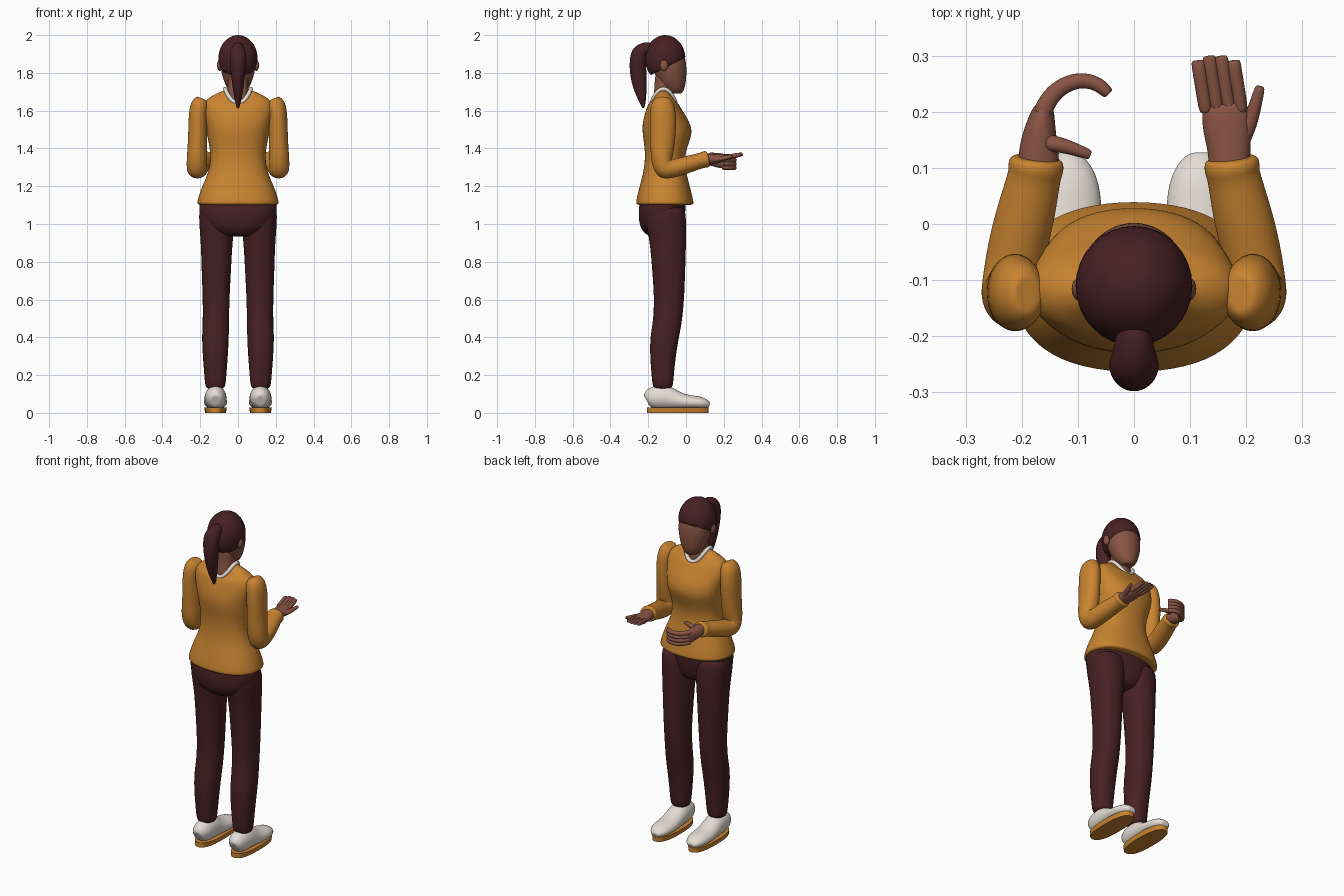
import bpy, bmesh, math
from mathutils import Vector, Matrix

if "Cube" in bpy.data.objects:
    bpy.data.objects.remove(bpy.data.objects["Cube"])

def material(name, rgb):
    m = bpy.data.materials.new(name)
    m.diffuse_color = (*rgb, 1)
    m.use_nodes = True
    m.node_tree.nodes["Principled BSDF"].inputs["Base Color"].default_value = m.diffuse_color
    return m

SWEATER = material("mustard", (0.58, 0.23, 0.03))
DARK = material("dark maroon", (0.064, 0.015, 0.017))
SKIN = material("brown skin", (0.25, 0.09, 0.058))
WHITE = material("off white", (0.78, 0.72, 0.66))
N = 16
GROW = 6 / (4 + 2 * math.cos(math.tau / N))   # makes up for subdivision shrinkage

def finish(name, bm, mat, smooth=True):
    bmesh.ops.recalc_face_normals(bm, faces=bm.faces)
    me = bpy.data.meshes.new(name)
    bm.to_mesh(me)
    bm.free()
    for p in me.polygons:
        p.use_smooth = smooth
    me.materials.append(mat)
    ob = bpy.data.objects.new(name, me)
    bpy.context.collection.objects.link(ob)
    return ob

def loft(name, rings, mat, levels=2):
    """Skin a list of point rings, with flat caps, then subdivide."""
    def inset(ring):
        c = sum(ring, Vector()) / len(ring)
        return [c + (p - c) * 0.6 for p in ring]
    rings = [inset(rings[0])] + rings + [inset(rings[-1])]
    bm = bmesh.new()
    vs = [[bm.verts.new(p) for p in r] for r in rings]
    for a, b in zip(vs, vs[1:]):
        for i in range(len(a)):
            j = (i + 1) % len(a)
            bm.faces.new((a[i], a[j], b[j], b[i]))
    bm.faces.new(vs[0])
    bm.faces.new(vs[-1])
    ob = finish(name, bm, mat, levels > 0)
    if levels:
        ob.modifiers.new("round", 'SUBSURF').levels = levels
        ob.modifiers["round"].render_levels = levels
    return ob

def power(v, e):
    return math.copysign(abs(v) ** (2 / e), v)

def section(z, rx, yb, yf, cx=0, sag=0, e=2.2, n=N, grow=GROW):
    """Horizontal superellipse ring; sag lowers its front and back."""
    cy, ry, pts = (yb + yf) / 2, (yf - yb) / 2 * grow, []
    for i in range(n):
        t = math.tau * i / n
        pts.append(Vector((cx + rx * grow * power(math.cos(t), e),
                           cy + ry * power(math.sin(t), e),
                           z - sag * math.sin(t) ** 2)))
    return pts

def tube(name, path, mat, ref=(1, 0, 0), n=N):
    """Path of (x, y, z, radius along ref, radius across)."""
    P, rings = [Vector(p[:3]) for p in path], []
    for i, p in enumerate(path):
        t = Vector()
        if i:
            t += (P[i] - P[i - 1]).normalized()
        if i < len(P) - 1:
            t += (P[i + 1] - P[i]).normalized()
        t.normalize()
        side = Vector(ref)
        side = (side - t * side.dot(t)).normalized()
        up = t.cross(side)
        g = 6 / (4 + 2 * math.cos(math.tau / n))
        rings.append([P[i] + side * math.cos(a) * p[3] * g + up * math.sin(a) * p[4] * g
                      for a in (math.tau * k / n for k in range(n))])
    return loft(name, rings, mat)

def ball(name, loc, size, mat):
    bm = bmesh.new()
    bmesh.ops.create_uvsphere(bm, u_segments=32, v_segments=20, radius=1,
                              matrix=Matrix.Translation(loc) @ Matrix.Diagonal((*size, 1)))
    return bm if mat is None else finish(name, bm, mat)

# Sweater body
loft("sweater", [section(z, rx, b, f, sag=s, e=2.3) for z, rx, b, f, s in (
    (1.10, .215, -.263, .04, 0), (1.115, .217, -.265, .04, 0), (1.2, .19, -.245, .02, 0),
    (1.27, .155, -.225, 0, 0), (1.35, .142, -.215, -.01, 0), (1.42, .152, -.22, .01, 0),
    (1.48, .165, -.23, .034, 0), (1.54, .175, -.23, .02, 0), (1.60, .19, -.212, -.02, 0),
    (1.655, .18, -.2, -.04, .02), (1.69, .12, -.188, -.05, .05), (1.715, .068, -.18, -.06, .075))],
    SWEATER)

# Collar ring following the neck opening
cu = bpy.data.curves.new("collar", 'CURVE')
cu.dimensions, cu.bevel_depth, cu.bevel_resolution = '3D', .011, 3
sp = cu.splines.new('POLY')
pts = section(1.715, .068, -.183, -.055, sag=.075, n=40, grow=1)
sp.points.add(len(pts) - 1)
for q, p in zip(sp.points, pts):
    q.co = (*p, 1)
sp.use_cyclic_u = True
cu.materials.append(WHITE)
bpy.context.collection.objects.link(bpy.data.objects.new("collar", cu))

# Neck and head
loft("neck", [section(*r) for r in (
    (1.60, .062, -.178, -.062), (1.65, .06, -.176, -.064), (1.69, .056, -.17, -.066),
    (1.74, .053, -.165, -.068), (1.79, .053, -.165, -.068))], SKIN)
loft("head", [section(*r, e=2) for r in (
    (1.69, .03, -.085, -.025), (1.705, .047, -.11, -.012), (1.74, .069, -.145, -.002),
    (1.80, .088, -.165, .003), (1.86, .095, -.19, .001), (1.92, .088, -.19, -.018),
    (1.96, .06, -.16, -.05))], SKIN)

# Hair cap cut along a sloping hairline
bm = ball("hair", (0, -.11, 1.875), (.104, .107, .125), None)
cut = bmesh.ops.bisect_plane(bm, geom=bm.verts[:] + bm.edges[:] + bm.faces[:],
                             plane_co=(0, 0, 1.885), plane_no=(0, .52, -1), clear_outer=True)
bmesh.ops.holes_fill(bm, edges=[e for e in cut["geom_cut"] if isinstance(e, bmesh.types.BMEdge)])
finish("hair", bm, DARK)
tube("ponytail", [(0, -.18, 1.925, .03, .035), (0, -.215, 1.93, .034, .036), (0, -.247, 1.91, .043, .045),
                  (0, -.257, 1.87, .045, .043), (0, -.253, 1.79, .036, .045), (0, -.242, 1.71, .028, .034),
                  (0, -.23, 1.65, .016, .018), (0, -.226, 1.615, .006, .007)], DARK)

# Hips
loft("hips", [section(*r) for r in (
    (1.15, .2, -.24, 0), (1.08, .208, -.25, -.003), (1.02, .193, -.25, -.008),
    (.97, .155, -.238, -.02), (.935, .09, -.2, -.04))], DARK)

for s, tag in ((1, "right"), (-1, "left")):
    # Trouser leg
    loft("leg_" + tag, [section(z, rx, b, f, cx=s * c) for z, c, rx, b, f in (
        (1.09, .11, .097, -.22, -.003), (1.0, .112, .093, -.21, 0), (.9, .113, .083, -.19, 0),
        (.75, .115, .077, -.178, -.005), (.6, .116, .07, -.167, -.01), (.48, .117, .069, -.174, -.022),
        (.4, .12, .071, -.19, -.038), (.3, .12, .066, -.19, -.055), (.2, .12, .058, -.182, -.065),
        (.13, .12, .053, -.176, -.07))], DARK)
    # Shoe upper and sole
    tube("shoe_" + tag, [(s * .119, y, (lo + hi) / 2, rx, (hi - lo) / 2) for y, rx, lo, hi in (
        (-.208, .03, .03, .1), (-.19, .047, .02, .13), (-.15, .056, .018, .147), (-.1, .058, .018, .147),
        (-.05, .058, .018, .115), (0, .062, .018, .095), (.06, .06, .018, .09), (.1, .047, .02, .078),
        (.124, .025, .025, .055))], WHITE)
    loft("sole_" + tag, [section(z, rx, -.207, .12, cx=s * .119, n=32, grow=1, e=2.5)
                         for z, rx in ((0, .055), (.028, .06))], SWEATER, levels=0)
    # Sleeve
    tube("sleeve_" + tag, [(s * x, *r) for x, *r in (
        (.19, -.125, 1.665, .03, .04), (.203, -.125, 1.635, .05, .062), (.212, -.122, 1.57, .05, .07),
        (.213, -.122, 1.48, .05, .068), (.215, -.125, 1.4, .052, .062), (.219, -.13, 1.335, .053, .056),
        (.219, -.115, 1.282, .053, .066), (.208, -.04, 1.3, .053, .048), (.19, .03, 1.322, .052, .044),
        (.177, .088, 1.338, .046, .04), (.175, .098, 1.341, .05, .045), (.173, .118, 1.345, .048, .043))],
        SWEATER)
    ball("ear_" + tag, (s * .097, -.116, 1.84), (.014, .021, .03), SKIN)

# Open right hand, palm up
tube("palm_right", [(.17, .09, 1.343, .037, .03), (.17, .13, 1.343, .037, .028),
                    (.166, .17, 1.345, .044, .024), (.16, .215, 1.352, .04, .016)], SKIN)
tube("thumb_right", [(.185, .14, 1.34, .018, .016), (.207, .18, 1.345, .014, .014),
                     (.217, .215, 1.352, .011, .011), (.225, .245, 1.358, .009, .009)], SKIN, n=10)
# Curled left hand, thumb on top
tube("palm_left", [(-.17, .09, 1.343, .03, .037), (-.17, .13, 1.343, .032, .036),
                   (-.168, .17, 1.338, .04, .028), (-.16, .21, 1.33, .038, .018)], SKIN, ref=(0, 0, 1))
tube("thumb_left", [(-.155, .145, 1.36, .016, .016), (-.125, .14, 1.368, .013, .013),
                    (-.1, .131, 1.368, .011, .011), (-.078, .123, 1.365, .009, .009)],
     SKIN, ref=(0, 0, 1), n=10)
# Four fingers on each hand
for i in range(4):
    k = i - 1.5
    tube(f"finger_right_{i + 1}", [(.16 + .021 * k - d * .16, .2 + d, 1.35 + d * .2, .0125, b)
                                   for d, b in ((0, .015), (.04, .013), (.075, .012), (.1 - .004 * k * k, .009))],
         SKIN, n=10)
    z = 1.328 + .02 * k
    tube(f"finger_left_{i + 1}", [(x, y, z, .0125, b) for x, y, b in (
        (-.165, .195, .017), (-.15, .228, .016), (-.123, .25, .015), (-.09, .258, .014),
        (-.062, .249, .013), (-.045, .232, .011))], SKIN, ref=(0, 0, 1), n=10)
